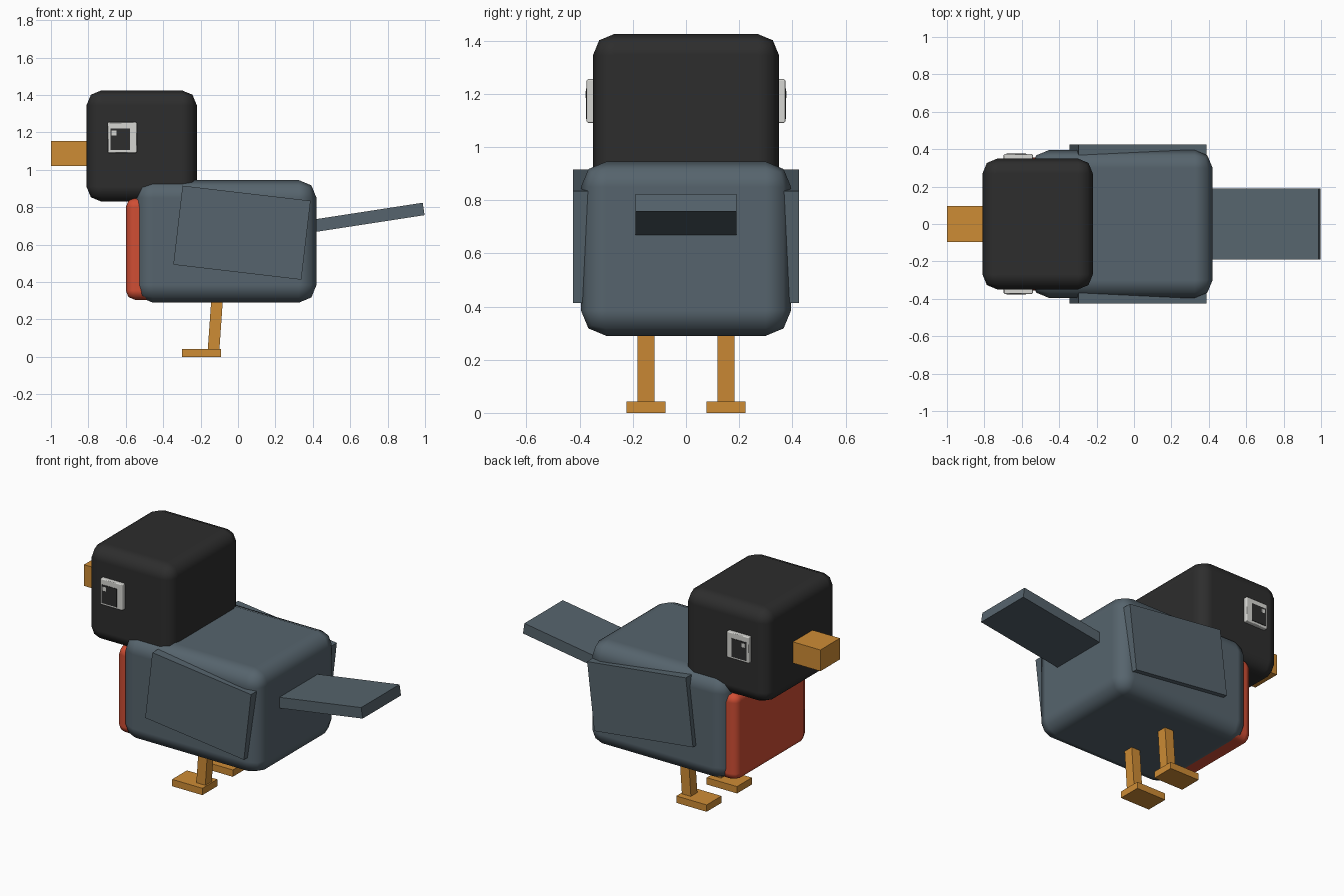
import bpy, bmesh, math
from mathutils import Matrix, Vector

if "Cube" in bpy.data.objects:
    bpy.data.objects.remove(bpy.data.objects["Cube"])


def material(name, rgb):
    """Flat colour given as 0-255 display values, stored as linear."""
    m = bpy.data.materials.new(name)
    m.diffuse_color = [(c / 255 / 12.92) if c < 11 else ((c / 255 + 0.055) / 1.055) ** 2.4
                       for c in rgb] + [1.0]
    m.use_nodes = True
    m.node_tree.nodes["Principled BSDF"].inputs["Base Color"].default_value = m.diffuse_color
    return m


SLATE = material("slate_feathers", (86, 100, 109))
BLACK = material("black_feathers", (45, 45, 45))
RED = material("red_breast", (208, 78, 52))
ORANGE = material("orange_skin", (206, 140, 53))
WHITE = material("eye_white", (214, 214, 210))


def box(name, center, size, mat, tilt=0.0, bevel=0.0, segments=2):
    """Box tilted about the y axis (degrees, positive lifts the +x end)."""
    bm = bmesh.new()
    bmesh.ops.create_cube(bm, size=1.0)
    bmesh.ops.scale(bm, vec=Vector(size), verts=bm.verts)
    me = bpy.data.meshes.new(name)
    ob = bpy.data.objects.new(name, me)
    bm.transform(Matrix.Translation(center) @ Matrix.Rotation(math.radians(-tilt), 4, 'Y'))
    bm.to_mesh(me)
    bm.free()
    me.materials.append(mat)
    bpy.context.collection.objects.link(ob)
    if bevel:
        for p in me.polygons:
            p.use_smooth = True
        mod = ob.modifiers.new("rounding", 'BEVEL')
        mod.width = bevel
        mod.segments = segments
        mod.limit_method = 'NONE'
        mod.harden_normals = True
    return ob


def span(name, x, y, z, mat, **kw):
    """Box given by its extents along each axis."""
    c = [(a + b) / 2 for a, b in (x, y, z)]
    s = [abs(b - a) for a, b in (x, y, z)]
    return box(name, c, s, mat, **kw)


# Body, breast and head
span("body", (-0.55, 0.42), (-0.395, 0.395), (0.29, 0.945), SLATE, bevel=0.095)
span("breast", (-0.60, -0.40), (-0.355, 0.355), (0.305, 0.85), RED, bevel=0.05)
span("head", (-0.81, -0.22), (-0.35, 0.35), (0.83, 1.425), BLACK, bevel=0.08)

# Beak
span("beak", (-1.0, -0.75), (-0.097, 0.097), (1.02, 1.153), ORANGE)

# Tail, sloping up from the rear of the body
a = math.radians(8.75)
tail_len = 0.70
box("tail", (0.9925 - tail_len / 2 * math.cos(a), 0, 0.791 - tail_len / 2 * math.sin(a)),
    (tail_len, 0.38, 0.067), SLATE, tilt=8.75)

# Paired parts on both sides
for side, s in (("right", -1), ("left", 1)):
    box("wing_" + side, (0.021, s * 0.375, 0.664), (0.689, 0.10, 0.425), SLATE, tilt=-6.7)
    span("eye_" + side, (-0.697, -0.54), (s * 0.33, s * 0.374), (1.09, 1.255), WHITE,
         bevel=0.006, segments=1)
    span("pupil_" + side, (-0.682, -0.578), (s * 0.370, s * 0.377), (1.105, 1.22), BLACK)
    span("eye_glint_" + side, (-0.675, -0.65), (s * 0.374, s * 0.378), (1.185, 1.21), WHITE)
    box("leg_" + side, (-0.12, s * 0.15, 0.19), (0.062, 0.064, 0.32), ORANGE, tilt=-4.0)
    span("foot_" + side, (-0.30, -0.09), (s * 0.077, s * 0.224), (0.0, 0.043), ORANGE)
# Legs lean forward towards the feet
for ob in bpy.data.objects:
    if ob.name.startswith("leg_"):
        pivot = Matrix.Translation((-0.12, 0, 0.19))
        ob.data.transform(pivot @ Matrix.Rotation(math.radians(0.0), 4, 'Y') @ pivot.inverted())
